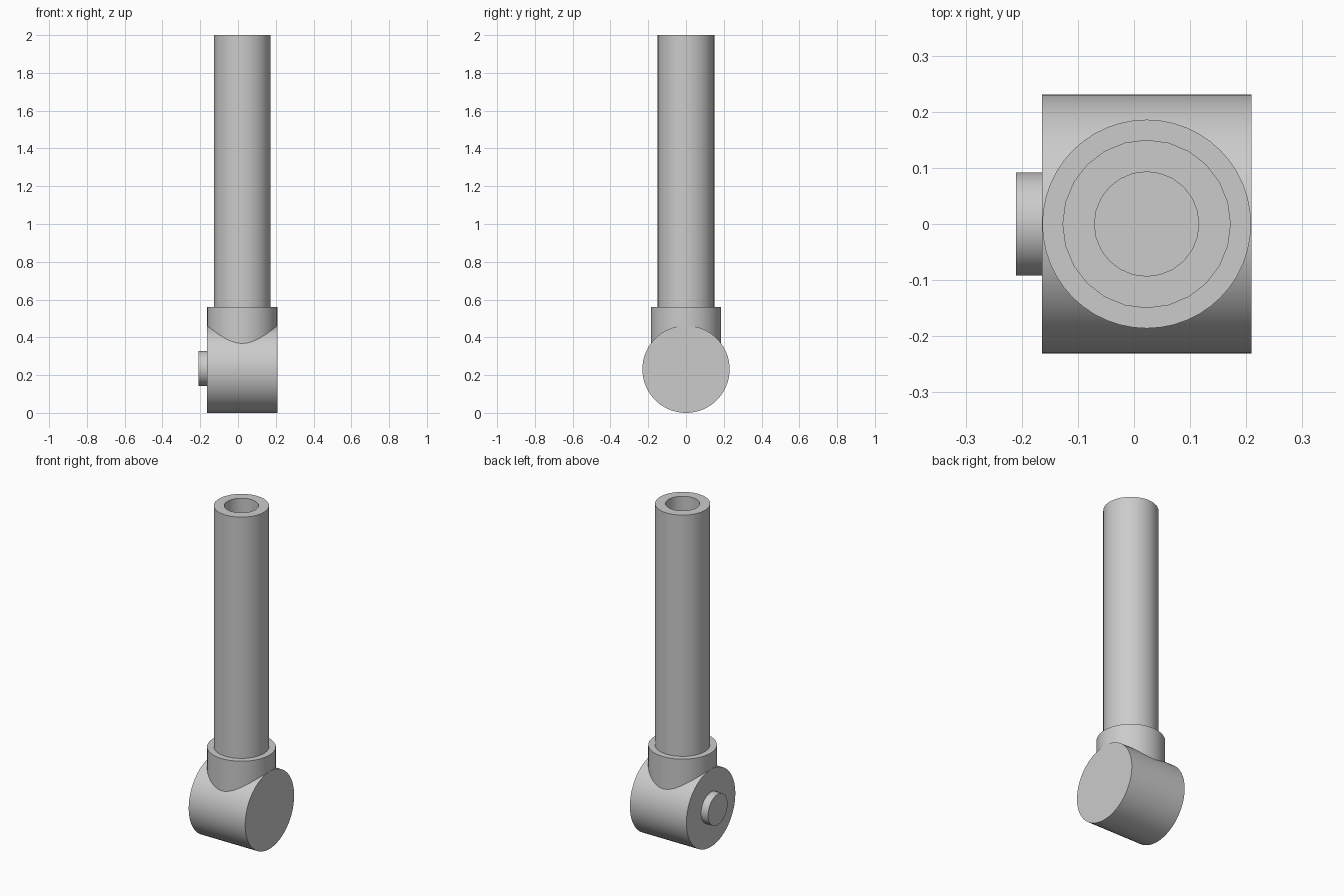
import bpy
import bmesh
from math import cos, sin, pi, radians
from mathutils import Matrix

cube = bpy.data.objects.get("Cube")
if cube:
    bpy.data.objects.remove(cube, do_unlink=True)

grey = bpy.data.materials.new("plain grey")
grey.use_nodes = True
colour = (0.6, 0.6, 0.6, 1)
grey.diffuse_color = colour
grey.node_tree.nodes["Principled BSDF"].inputs["Base Color"].default_value = colour


def turned(name, profile, sides, matrix):
    """Turn a (radius, height) profile about z, closing both ends with discs."""
    bm = bmesh.new()
    rings = []
    for r, h in profile:
        rings.append([bm.verts.new((r * cos(2 * pi * i / sides),
                                    r * sin(2 * pi * i / sides), h))
                      for i in range(sides)])
    for a, b in zip(rings, rings[1:]):
        for i in range(sides):
            j = (i + 1) % sides
            bm.faces.new((a[i], a[j], b[j], b[i]))
    bm.faces.new(rings[0][::-1])
    bm.faces.new(rings[-1])
    bmesh.ops.recalc_face_normals(bm, faces=bm.faces)
    bm.transform(matrix)
    mesh = bpy.data.meshes.new(name)
    bm.to_mesh(mesh)
    bm.free()
    mesh.materials.append(grey)
    obj = bpy.data.objects.new(name, mesh)
    bpy.context.collection.objects.link(obj)
    bpy.ops.object.select_all(action='DESELECT')
    obj.select_set(True)
    bpy.context.view_layer.objects.active = obj
    bpy.ops.object.shade_smooth_by_angle(angle=radians(35))
    return obj


axis_x, axis_z = 0.0225, 0.231
upright = Matrix.Translation((axis_x, 0, 0))
sideways = Matrix.Translation((0, 0, axis_z)) @ Matrix.Rotation(pi / 2, 4, 'Y')

# Horizontal joint drum and its small side stub
turned("joint_drum", [(0.231, -0.164), (0.231, 0.209)], 64, sideways)
turned("side_stub", [(0.092, -0.21), (0.092, -0.16)], 32,
       Matrix.Translation((0, 0, 0.004)) @ sideways)

# Collar rising out of the drum
turned("collar", [(0.186, axis_z), (0.186, 0.56)], 48, upright)

# Long hollow tube standing in the collar
turned("tube", [(0.15, 0.5), (0.15, 2.0), (0.093, 2.0), (0.093, 0.56)], 24, upright)
